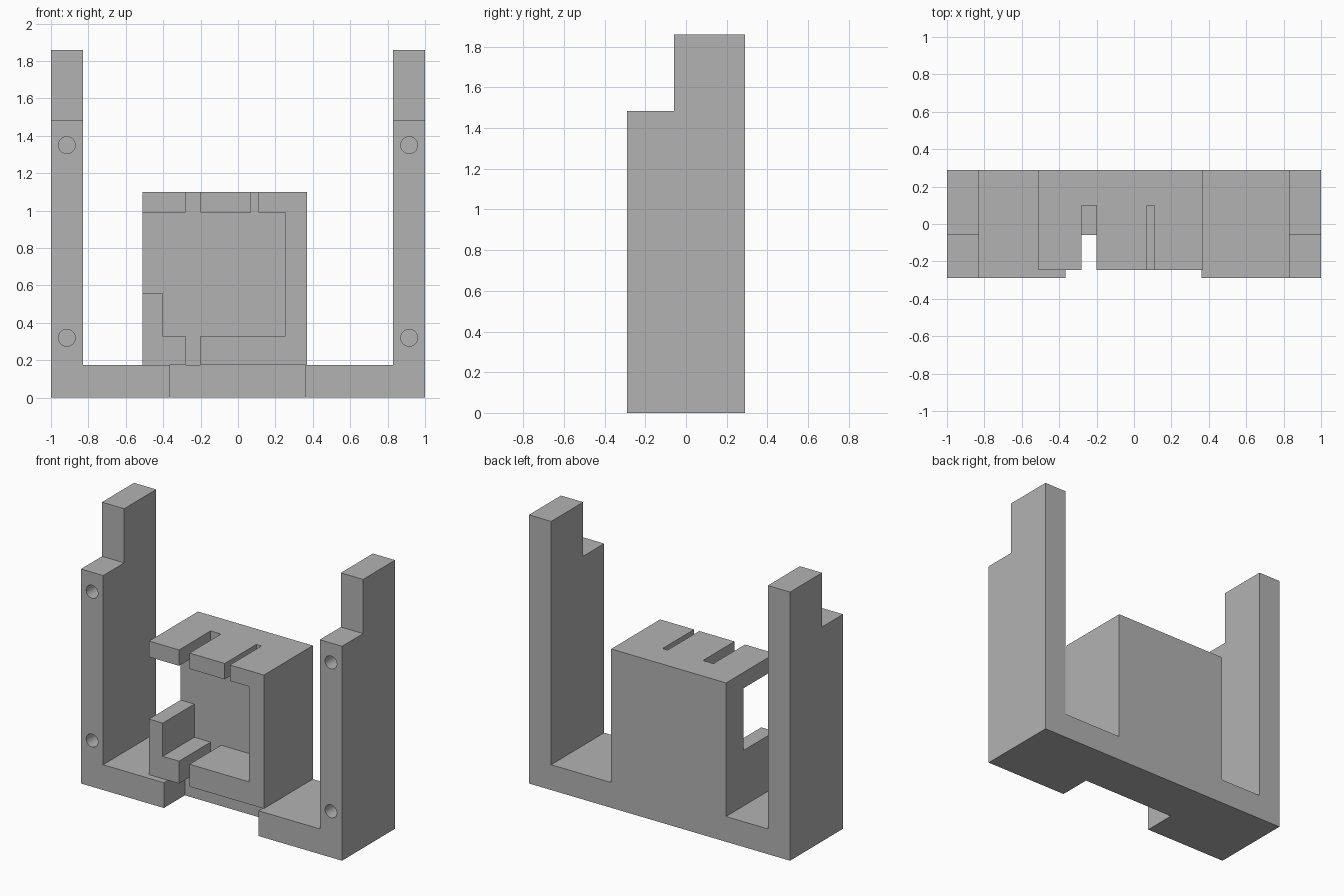
import bpy, bmesh
from mathutils import Matrix, Vector

cube = bpy.data.objects.get("Cube")
if cube:
    bpy.data.objects.remove(cube, do_unlink=True)

grey = bpy.data.materials.new("plain_grey")
grey.use_nodes = True
grey.diffuse_color = (0.45, 0.45, 0.45, 1)
grey.node_tree.nodes["Principled BSDF"].inputs["Base Color"].default_value = grey.diffuse_color

FRONT, BACK, STEP, WALL, FACE = -0.29, 0.29, -0.06, 0.10, -0.245
FLOOR, TOP, PEAK = 0.175, 1.10, 1.86
INNER, LEFT, RIGHT = 0.83, -0.51, 0.37


def add_object(name, bm):
    bmesh.ops.recalc_face_normals(bm, faces=bm.faces)
    mesh = bpy.data.meshes.new(name)
    bm.to_mesh(mesh)
    bm.free()
    mesh.materials.append(grey)
    obj = bpy.data.objects.new(name, mesh)
    bpy.context.collection.objects.link(obj)
    return obj


def cut(target, name, bm):
    """Subtract a solid from the target, then discard the cutter."""
    cutter = add_object(name, bm)
    cutter.hide_render = True
    mod = target.modifiers.new(name, "BOOLEAN")
    mod.operation = "DIFFERENCE"
    mod.solver = "EXACT"
    mod.object = cutter
    bpy.context.view_layer.objects.active = target
    bpy.ops.object.modifier_apply(modifier=mod.name)
    bpy.data.objects.remove(cutter, do_unlink=True)


def cut_box(target, name, x, y, z):
    bm = bmesh.new()
    low, high = Vector((x[0], y[0], z[0])), Vector((x[1], y[1], z[1]))
    place = Matrix.Translation((low + high) / 2) @ Matrix.Diagonal((*(high - low), 1))
    bmesh.ops.create_cube(bm, size=1, matrix=place)
    cut(target, name, bm)


def cut_hole(target, name, x, z, radius, depth):
    bm = bmesh.new()
    place = Matrix.Translation((x, FRONT, z)) @ Matrix.Rotation(1.5707963, 4, "X")
    bmesh.ops.create_cone(bm, cap_ends=True, segments=32, radius1=radius,
                          radius2=radius, depth=depth * 2, matrix=place)
    cut(target, name, bm)


# One-piece bracket: base, two posts and central housing in one profile
profile = [(-1, 0), (1, 0), (1, PEAK), (INNER, PEAK), (INNER, FLOOR),
           (RIGHT, FLOOR), (RIGHT, TOP), (LEFT, TOP), (LEFT, FLOOR),
           (-INNER, FLOOR), (-INNER, PEAK), (-1, PEAK)]
bm = bmesh.new()
face = bm.faces.new([bm.verts.new((x, FRONT, z)) for x, z in profile])
extruded = bmesh.ops.extrude_face_region(bm, geom=[face])["geom"]
bmesh.ops.translate(bm, vec=(0, BACK - FRONT, 0),
                    verts=[v for v in extruded if isinstance(v, bmesh.types.BMVert)])
bracket = add_object("bracket_body", bm)

# Posts: stepped tops and blind screw holes
for side in (-1, 1):
    xs = sorted((side * (INNER - 0.1), side * 1.1))
    cut_box(bracket, "post_step", xs, (-1, STEP), (1.485, 2))
    for height in (0.32, 1.35):
        cut_hole(bracket, "screw_hole", side * 0.915, height, 0.045, 0.2)

# Housing: recessed front, cavity and side window
cut_box(bracket, "housing_front", (LEFT - 0.1, RIGHT + 0.1), (-1, FACE), (FLOOR, 1.3))
cut_box(bracket, "cavity", (-0.405, 0.255), (-1, WALL), (0.33, 0.99))
cut_box(bracket, "side_window", (LEFT - 0.1, -0.3), (FACE - 0.1, WALL), (0.56, 0.99))

# Housing slots: wide one in roof and tray, narrow one in roof
cut_box(bracket, "wide_roof_slot", (-0.28, -0.20), (FACE - 0.1, WALL), (0.9, 1.3))
cut_box(bracket, "narrow_roof_slot", (0.07, 0.11), (FACE - 0.1, WALL), (0.9, 1.3))
cut_box(bracket, "tray_slot", (-0.28, -0.20), (FACE - 0.02, WALL), (FLOOR, 0.4))

# Base: deep notch under the housing
cut_box(bracket, "base_notch", (-0.365, 0.36), (-1, STEP), (-0.1, FLOOR))

# Merge leftover coplanar faces
bm = bmesh.new()
bm.from_mesh(bracket.data)
bmesh.ops.remove_doubles(bm, verts=bm.verts, dist=0.0001)
bmesh.ops.dissolve_limit(bm, angle_limit=0.01, verts=bm.verts, edges=bm.edges)
bm.to_mesh(bracket.data)
bm.free()

# Smooth hole walls, crisp edges elsewhere
bpy.ops.object.select_all(action="DESELECT")
bracket.select_set(True)
bpy.context.view_layer.objects.active = bracket
bpy.ops.object.shade_smooth_by_angle(angle=0.5)
